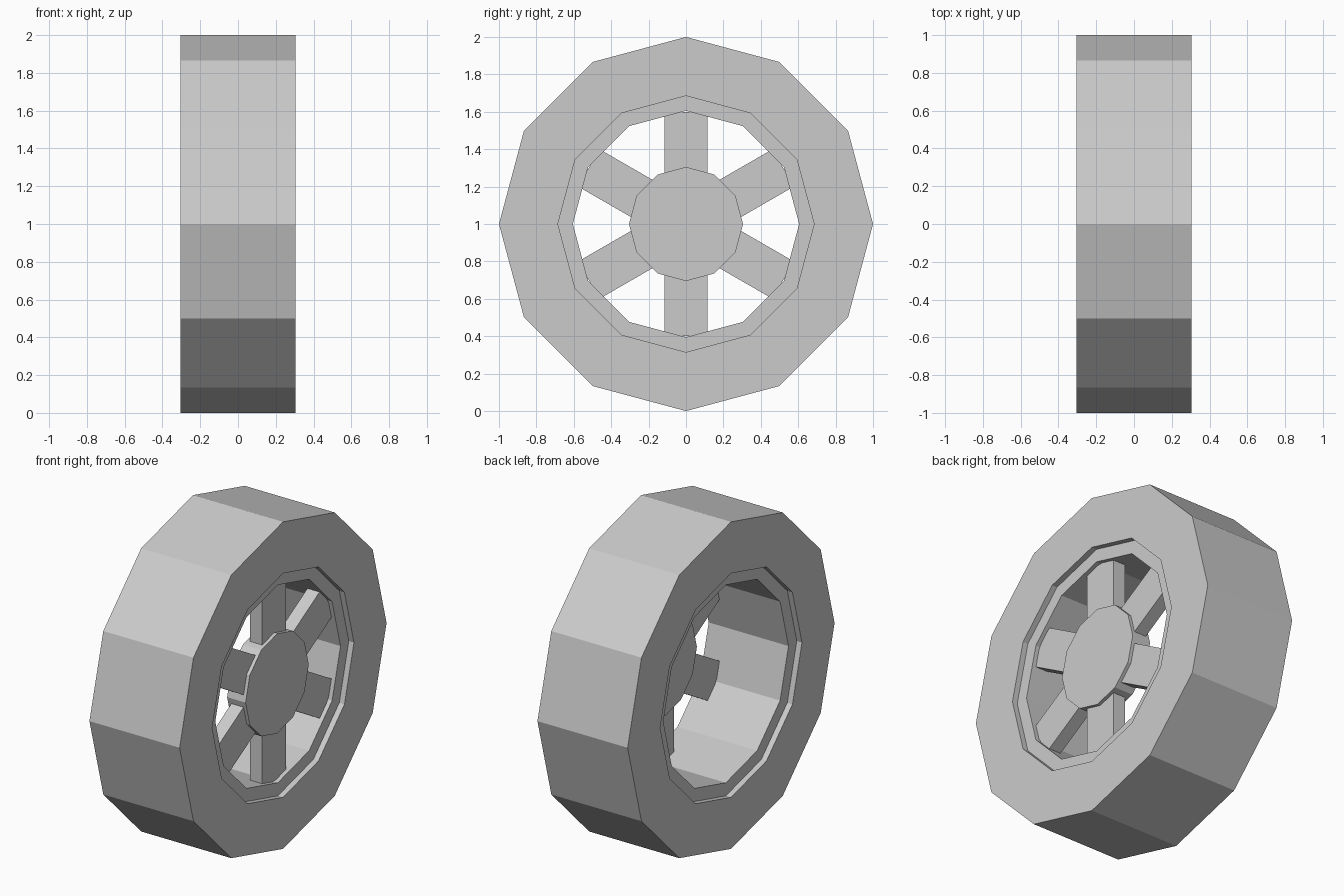
import bpy, bmesh, math
from mathutils import Matrix

cube = bpy.data.objects.get("Cube")
if cube:
    bpy.data.objects.remove(cube, do_unlink=True)

SIDES = 12
CENTRE = Matrix.Translation((0, 0, 1))

grey = bpy.data.materials.new("plain_grey")
grey.use_nodes = True
colour = (0.6, 0.6, 0.6, 1)
grey.diffuse_color = colour
grey.node_tree.nodes["Principled BSDF"].inputs["Base Color"].default_value = colour


def finish(bm, name):
    """Turn a bmesh built around the axle into an object at wheel height."""
    bmesh.ops.recalc_face_normals(bm, faces=bm.faces)
    bm.transform(CENTRE)
    mesh = bpy.data.meshes.new(name)
    bm.to_mesh(mesh)
    bm.free()
    mesh.materials.append(grey)
    obj = bpy.data.objects.new(name, mesh)
    bpy.context.collection.objects.link(obj)
    return obj


def circle(bm, x, radius):
    steps = [math.tau * i / SIDES for i in range(SIDES)]
    return [bm.verts.new((x, radius * math.cos(a), radius * math.sin(a))) for a in steps]


def ring(name, inner, outer, half_width):
    """Faceted ring with a square cross-section around the x axis."""
    bm = bmesh.new()
    loops = [circle(bm, x, r) for x, r in (
        (-half_width, inner), (-half_width, outer),
        (half_width, outer), (half_width, inner))]
    for k in range(4):
        a, b = loops[k], loops[(k + 1) % 4]
        for i in range(SIDES):
            j = (i + 1) % SIDES
            bm.faces.new((a[i], a[j], b[j], b[i]))
    return finish(bm, name)


def disc(name, radius, x0, x1):
    """Faceted solid disc around the x axis."""
    bm = bmesh.new()
    a, b = circle(bm, x0, radius), circle(bm, x1, radius)
    bm.faces.new(a)
    bm.faces.new(b)
    for i in range(SIDES):
        j = (i + 1) % SIDES
        bm.faces.new((a[i], a[j], b[j], b[i]))
    return finish(bm, name)


def spoke(name, angle, x0, x1, width, inner, outer):
    """Flat bar pointing outwards from the hub."""
    bm = bmesh.new()
    shape = (Matrix.Rotation(angle, 4, 'X')
             @ Matrix.Translation(((x0 + x1) / 2, 0, (inner + outer) / 2))
             @ Matrix.Diagonal((x1 - x0, width, outer - inner, 1)))
    bmesh.ops.create_cube(bm, size=1, matrix=shape)
    return finish(bm, name)


# Tyre and the slightly recessed rim inside it
ring("tyre", 0.685, 1.0, 0.305)
ring("rim", 0.605, 0.685, 0.27)

# Hub and spokes sit towards the outer (+x) side
disc("hub", 0.305, 0.14, 0.265)
for n in range(6):
    spoke(f"spoke_{n + 1}", n * math.tau / 6, 0.162, 0.244, 0.23, 0.2, 0.6)
